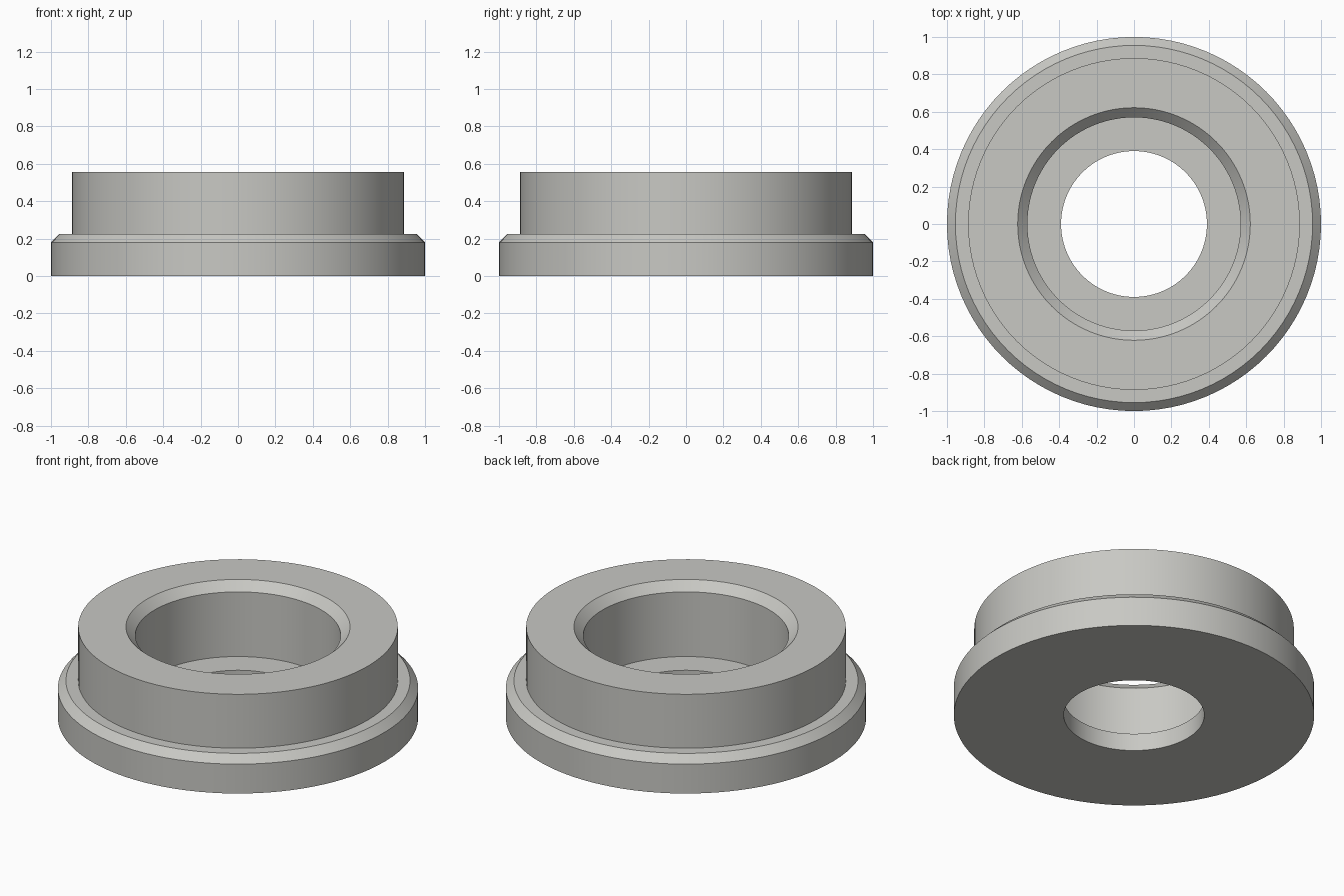
import bpy, bmesh, math

if "Cube" in bpy.data.objects:
    bpy.data.objects.remove(bpy.data.objects["Cube"])

SEGMENTS = 96

# Closed cross-section of the ring as (radius, height)
PROFILE = [
    (0.39, 0.0), (1.0, 0.0),            # underside
    (1.0, 0.18), (0.955, 0.225),        # flange wall and chamfer
    (0.887, 0.225), (0.887, 0.555),     # shoulder and boss wall
    (0.622, 0.555), (0.57, 0.503),      # rim and inner chamfer
    (0.57, 0.107), (0.39, 0.107),       # pocket wall and floor
]

# Flat material
metal = bpy.data.materials.new("warm grey metal")
metal.diffuse_color = (0.58, 0.58, 0.55, 1.0)
metal.use_nodes = True
metal.node_tree.nodes["Principled BSDF"].inputs["Base Color"].default_value = metal.diffuse_color

# Flanged bushing, lathed around z
bm = bmesh.new()
rings = []
for i in range(SEGMENTS):
    a = 2 * math.pi * i / SEGMENTS
    rings.append([bm.verts.new((r * math.cos(a), r * math.sin(a), z)) for r, z in PROFILE])
n = len(PROFILE)
for i in range(SEGMENTS):
    here, there = rings[i], rings[(i + 1) % SEGMENTS]
    for j in range(n):
        k = (j + 1) % n
        bm.faces.new((here[j], there[j], there[k], here[k]))
bmesh.ops.recalc_face_normals(bm, faces=bm.faces)
mesh = bpy.data.meshes.new("flanged_bushing")
bm.to_mesh(mesh)
bm.free()
mesh.materials.append(metal)
bushing = bpy.data.objects.new("flanged_bushing", mesh)
bpy.context.collection.objects.link(bushing)

# Smooth walls with crisp edges
bpy.context.view_layer.objects.active = bushing
bushing.select_set(True)
bpy.ops.object.shade_smooth_by_angle(angle=math.radians(30))
